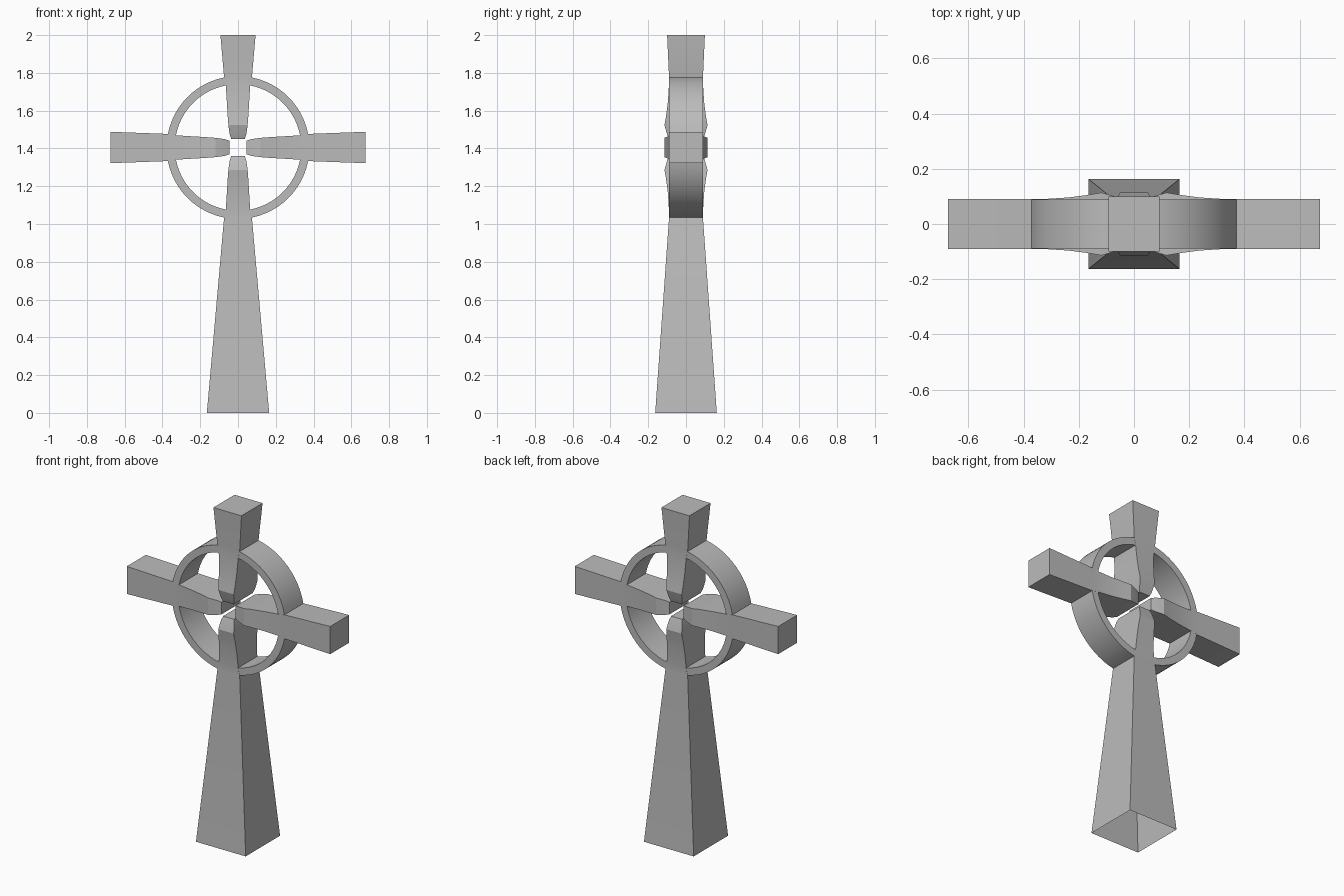
import bpy, bmesh, math
from mathutils import Vector

cube = bpy.data.objects.get("Cube")
if cube:
    bpy.data.objects.remove(cube, do_unlink=True)

HUB = Vector((0, 0, 1.405))

stone = bpy.data.materials.new("grey_stone")
stone.use_nodes = True
grey = (0.5, 0.5, 0.5, 1)
stone.diffuse_color = grey
stone.node_tree.nodes["Principled BSDF"].inputs["Base Color"].default_value = grey


def finish(bm, name, angle):
    bmesh.ops.recalc_face_normals(bm, faces=bm.faces[:])
    mesh = bpy.data.meshes.new(name)
    bm.to_mesh(mesh)
    bm.free()
    mesh.materials.append(stone)
    ob = bpy.data.objects.new(name, mesh)
    bpy.context.collection.objects.link(ob)
    bpy.ops.object.select_all(action="DESELECT")
    ob.select_set(True)
    bpy.context.view_layer.objects.active = ob
    bpy.ops.object.shade_smooth_by_angle(angle=math.radians(angle))
    return ob


def loft(name, turn, sections, cap_end=True):
    """Rectangular sections (distance from hub, half width, half depth)."""
    along = Vector((math.sin(turn), 0, math.cos(turn)))
    across = Vector((math.cos(turn), 0, -math.sin(turn)))
    depth = Vector((0, 1, 0))
    bm = bmesh.new()
    rings = []
    for r, w, d in sections:
        rings.append([bm.verts.new(HUB + along * r + across * (w * sx) + depth * (d * sy))
                      for sx, sy in ((-1, -1), (1, -1), (1, 1), (-1, 1))])
    for a, b in zip(rings, rings[1:]):
        for i in range(4):
            j = (i + 1) % 4
            bm.faces.new((a[i], a[j], b[j], b[i]))
    bm.faces.new(rings[0])
    if cap_end:
        bm.faces.new(rings[-1])
    return finish(bm, name, 25)


# Swollen inner part shared by all four limbs
inner = [(0.045, 0.036, 0.09), (0.07, 0.044, 0.1), (0.118, 0.051, 0.114),
         (0.17, 0.055, 0.105), (0.24, 0.059, 0.096), (0.335, 0.065, 0.09)]

# Limbs of the cross; the shaft is open underneath
loft("upper_arm", 0, inner + [(0.375, 0.074, 0.09), (0.595, 0.093, 0.1)])
for name, turn in (("left_arm", math.pi / 2), ("right_arm", -math.pi / 2)):
    loft(name, turn, inner + [(0.375, 0.072, 0.09), (0.675, 0.083, 0.09)])
loft("shaft", math.pi, inner + [(0.375, 0.074, 0.09), (1.405, 0.165, 0.163)], cap_end=False)

# Ring made of four arcs between the limbs
STEPS = 12
bm = bmesh.new()
for quarter in range(4):
    start = quarter * math.pi / 2 + 0.18
    span = math.pi / 2 - 0.36
    previous = None
    for k in range(STEPS + 1):
        t = start + span * k / STEPS
        out = Vector((math.cos(t), 0, math.sin(t)))
        loop = [bm.verts.new(HUB + out * r + Vector((0, y, 0)))
                for r, y in ((0.335, -0.0895), (0.378, -0.0895), (0.378, 0.0895), (0.335, 0.0895))]
        if previous:
            for i in range(4):
                j = (i + 1) % 4
                bm.faces.new((previous[i], previous[j], loop[j], loop[i]))
        previous = loop
finish(bm, "ring", 30)
